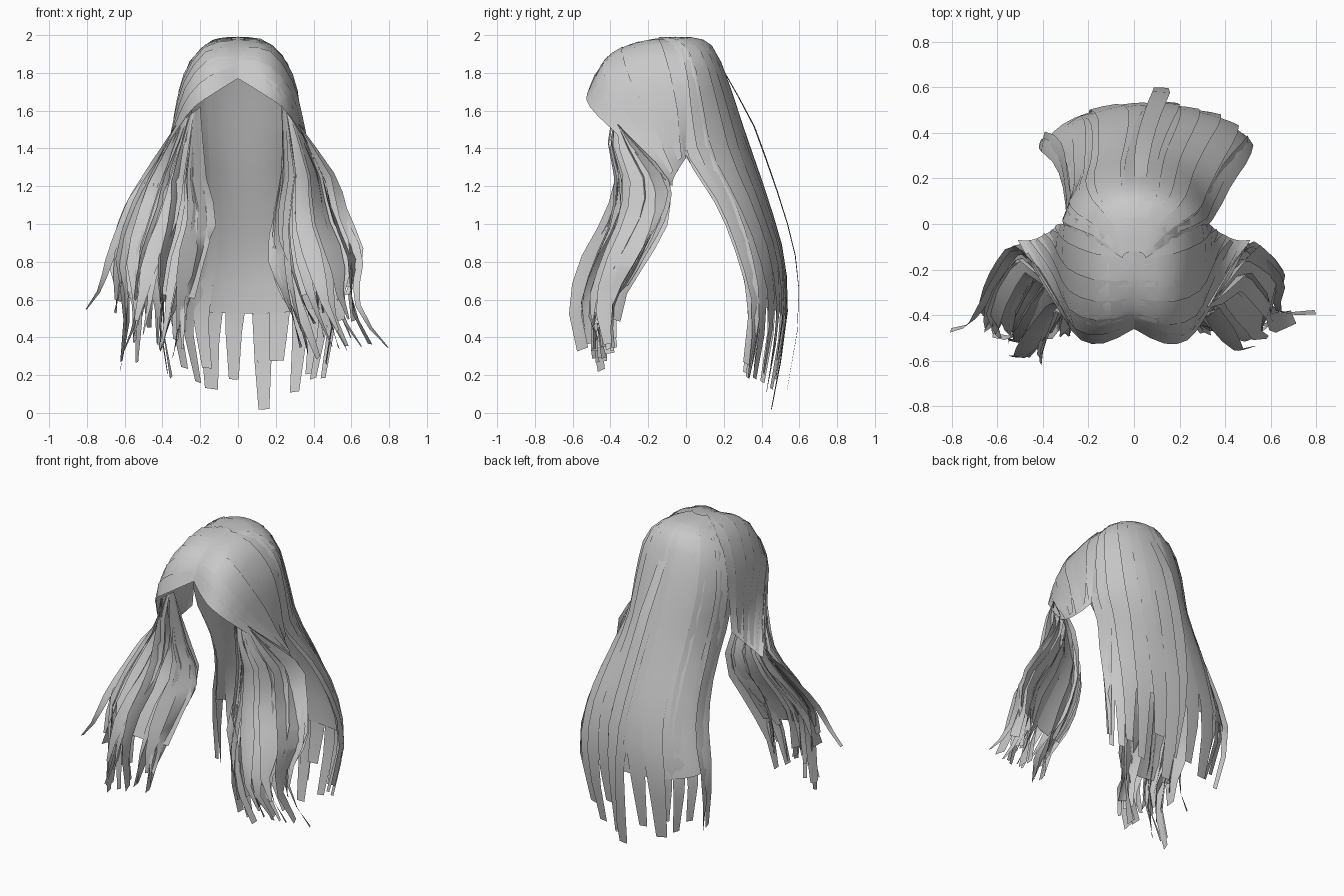
import bpy
import math
import random
from mathutils import Vector

random.seed(7)
cube = bpy.data.objects.get("Cube")
if cube:
    bpy.data.objects.remove(cube, do_unlink=True)

# One plain grey for all the hair
GREY = (0.58, 0.58, 0.58, 1.0)
hair = bpy.data.materials.new("hair_grey")
hair.use_nodes = True
hair.diffuse_color = GREY
shader = hair.node_tree.nodes["Principled BSDF"]
shader.inputs["Base Color"].default_value = GREY
shader.inputs["Roughness"].default_value = 0.8

HEAD = Vector((0, -0.1, 1.2))


def clamp(value):
    return max(0.0, min(1.0, value))


def along(points, t):
    """Point on a smooth curve through the given points."""
    last = len(points) - 1
    i = min(int(t * last), last - 1)
    f = t * last - i
    a, b = points[max(i - 1, 0)], points[i]
    c, d = points[i + 1], points[min(i + 2, last)]
    return b + ((c - a) * f + (a * 2 - b * 5 + c * 4 - d) * f ** 2
                + (b * 3 - a - c * 3 + d) * f ** 3) * 0.5


def outward(surf, u, t):
    """Surface normal, turned away from the head."""
    e = 0.02
    du = surf(clamp(u + e), t) - surf(clamp(u - e), t)
    dt = surf(u, clamp(t + e)) - surf(u, clamp(t - e))
    n = du.cross(dt).normalized()
    return -n if n.dot(surf(u, t) - HEAD) < 0 else n


def lock(name, surf, u_range, t_range, across=2, steps=9,
         lift=0.0, tilt=0.0, taper=0.0, sway=0.0, fan=0.0):
    """A strip of hair lying on a guide surface, narrowing to its tip."""
    mid, half = sum(u_range) / 2, (u_range[1] - u_range[0]) / 2
    verts, faces = [], []
    for i in range(steps + 1):
        k = i / steps
        t = clamp(t_range[0] + (t_range[1] - t_range[0]) * k)
        width = half * (1 - taper * max(0, (k - 0.6) / 0.4) ** 1.4)
        for j in range(across + 1):
            v = 2 * j / across - 1
            u = clamp(mid + fan * k + width * v)
            rise = (lift + tilt * v) * min(1, 4 * k)
            drift = Vector((sway * k ** 4, 0, 0))
            verts.append(surf(u, t) + outward(surf, u, t) * rise + drift)
    row = across + 1
    for i in range(steps):
        for j in range(across):
            a = i * row + j
            faces.append((a, a + 1, a + row + 1, a + row))
    mesh = bpy.data.meshes.new(name)
    mesh.from_pydata(verts, [], faces)
    mesh.update()
    facing = sum(p.normal.dot(p.center - HEAD) * p.area for p in mesh.polygons)
    if facing < 0:
        mesh.flip_normals()
    for p in mesh.polygons:
        p.use_smooth = True
    mesh.materials.append(hair)
    bpy.context.collection.objects.link(bpy.data.objects.new(name, mesh))


def points(*coords, side=1):
    return [Vector((side * x, y, z)) for x, y, z in coords]


# Back hair guide: centre line and side edge from crown to tips
back_mid = points((0, -.12, 1.99), (0, .05, 1.985), (0, .15, 1.92), (0, .25, 1.66),
                  (.02, .34, 1.37), (.05, .44, 1.07), (.07, .51, .8), (.05, .52, .48),
                  (.05, .44, .02))
back_edge = points((.05, -.15, 1.99), (.16, -.08, 1.95), (.27, -.04, 1.8), (.31, -.03, 1.58),
                   (.31, 0, 1.36), (.35, .15, 1.12), (.4, .26, .86), (.44, .33, .55),
                   (.36, .28, .14))


def back_surface(u, t):
    a = (u - 0.5) * math.pi
    m, e = along(back_mid, t), along(back_edge, t)
    p = m.lerp(e, 1 - math.cos(a))
    p.x = m.x + e.x * math.sin(a)
    return p


lock("back_hair_base", back_surface, (0, 1), (0, 0.86), across=16, steps=16)
COUNT = 12
for i in range(COUNT):
    u = (i + 0.5) / COUNT
    w = random.uniform(0.06, 0.09)
    lock(f"back_lock_{i + 1}", back_surface, (u - w, u + w),
         (random.uniform(0.02, 0.15), random.uniform(0.92, 0.99)), steps=14,
         lift=random.uniform(0.003, 0.012), tilt=random.uniform(-0.01, 0.01),
         taper=random.uniform(0.5, 0.9), sway=random.uniform(-0.05, 0.05))

# Loose strands standing off the back
lock("back_stray_centre", back_surface, (0.5, 0.56), (0.3, 0.96),
     lift=0.075, taper=0.8, sway=0.04)
lock("back_stray_low", back_surface, (0.5, 0.6), (0.35, 1),
     lift=0.015, taper=0.5, sway=0.03)

# Flared outer ends of the back hair
for u, sway in ((0.93, 0.02), (0.06, -0.02)):
    lock("back_flare", back_surface, (u - 0.06, u + 0.06), (0.45, 0.97),
         lift=0.015, tilt=0.01, taper=0.8, sway=sway)


def cap_surface(side):
    """Parted top hair sweeping from the parting down to the side point."""
    curves = [
        points((0, -.46, 1.77), (.13, -.52, 1.69), (.24, -.5, 1.61),
               (.33, -.37, 1.48), (.42, -.23, 1.34), (.51, -.07, 1.2), side=side),
        points((0, -.4, 1.88), (.15, -.43, 1.86), (.27, -.39, 1.72),
               (.33, -.27, 1.54), (.38, -.17, 1.39), (.45, -.07, 1.23), side=side),
        points((0, -.26, 1.96), (.16, -.26, 1.94), (.28, -.21, 1.77),
               (.33, -.13, 1.58), (.35, -.08, 1.43), (.38, -.04, 1.29), side=side),
        points((0, -.1, 1.99), (.16, -.06, 1.95), (.28, -.01, 1.79),
               (.31, 0, 1.6), (.32, 0, 1.47), (.33, 0, 1.35), side=side),
    ]
    return lambda u, t: along([along(c, t) for c in curves], u)


def side_surface(inner, outer, bulge):
    """Fan of hair in front of the shoulder, swelling forward in the middle."""
    def surf(u, t):
        p = along(inner, t).lerp(along(outer, t), u)
        swell = math.sin(math.pi * u) * math.sqrt(max(0, math.sin(math.pi * t)))
        p.y -= bulge * swell
        return p
    return surf


# Guides for the two front falls, which differ a little
inner_guides = {
    1: points((.23, -.4, 1.62), (.23, -.31, 1.3), (.18, -.27, 1.0),
              (.18, -.35, .75), (.28, -.43, .5), (.36, -.42, .23)),
    -1: points((-.2, -.38, 1.62), (-.18, -.28, 1.27), (-.13, -.23, 1.02),
               (-.19, -.33, .76), (-.25, -.43, .5), (-.28, -.44, .22)),
}
outer_guides = {
    1: points((.33, -.36, 1.52), (.49, -.1, 1.25), (.56, -.1, 1.05),
              (.66, -.22, .82), (.6, -.35, .58), (.68, -.36, .34)),
    -1: points((-.33, -.36, 1.52), (-.51, -.1, 1.25), (-.62, -.19, 1.05),
               (-.68, -.36, .8), (-.63, -.44, .55), (-.67, -.44, .22)),
}
# End and sway of the longest flyaway on each side
flyaways = {1: (0.98, 0.14), -1: (0.8, -0.2)}

for side, label in ((1, "left"), (-1, "right")):
    # Top hair and the locks combed over it
    cap = cap_surface(side)
    lock(f"top_hair_{label}", cap, (0, 1), (0, 1), across=10, steps=14)
    for i in range(6):
        u = (i + 0.5) / 6
        lock(f"top_lock_{label}_{i + 1}", cap, (u - 0.11, u + 0.11),
             (0.03, random.uniform(0.9, 1)), steps=10, taper=0.6,
             lift=random.uniform(0.003, 0.009), tilt=random.uniform(-0.005, 0.005))

    # Broad sheet behind each fall, then loose locks through its depth
    inner, outer = inner_guides[side], outer_guides[side]
    rear = side_surface(inner, outer, 0.04)
    lock(f"fall_base_{label}", rear, (0, 1), (0, 0.72), across=8, steps=10)
    for i in range(24):
        u = 0.03 + (i * 0.382) % 1 * 0.85
        w = random.uniform(0.05, 0.12)
        surf = side_surface(inner, outer, random.choice((0.04, 0.08, 0.13, 0.2)))
        lock(f"fall_lock_{label}_{i + 1}", surf, (u - w, u + w),
             (0, random.uniform(0.74, 1.0)), steps=8,
             lift=random.uniform(-0.02, 0.02), tilt=random.uniform(-0.04, 0.04),
             taper=random.uniform(0.7, 1.0), fan=random.uniform(-0.06, 0.26),
             sway=side * random.uniform(-0.05, 0.08))

    # Thin flyaway ends
    end, sway = flyaways[side]
    lock(f"flyaway_outer_{label}", rear, (0.88, 0.96), (0.2, end),
         lift=0.02, tilt=0.01, taper=0.95, sway=sway)
    lock(f"flyaway_middle_{label}", rear, (0.57, 0.65), (0.2, 0.94),
         lift=0.03, tilt=0.01, taper=0.95, sway=side * 0.11)
